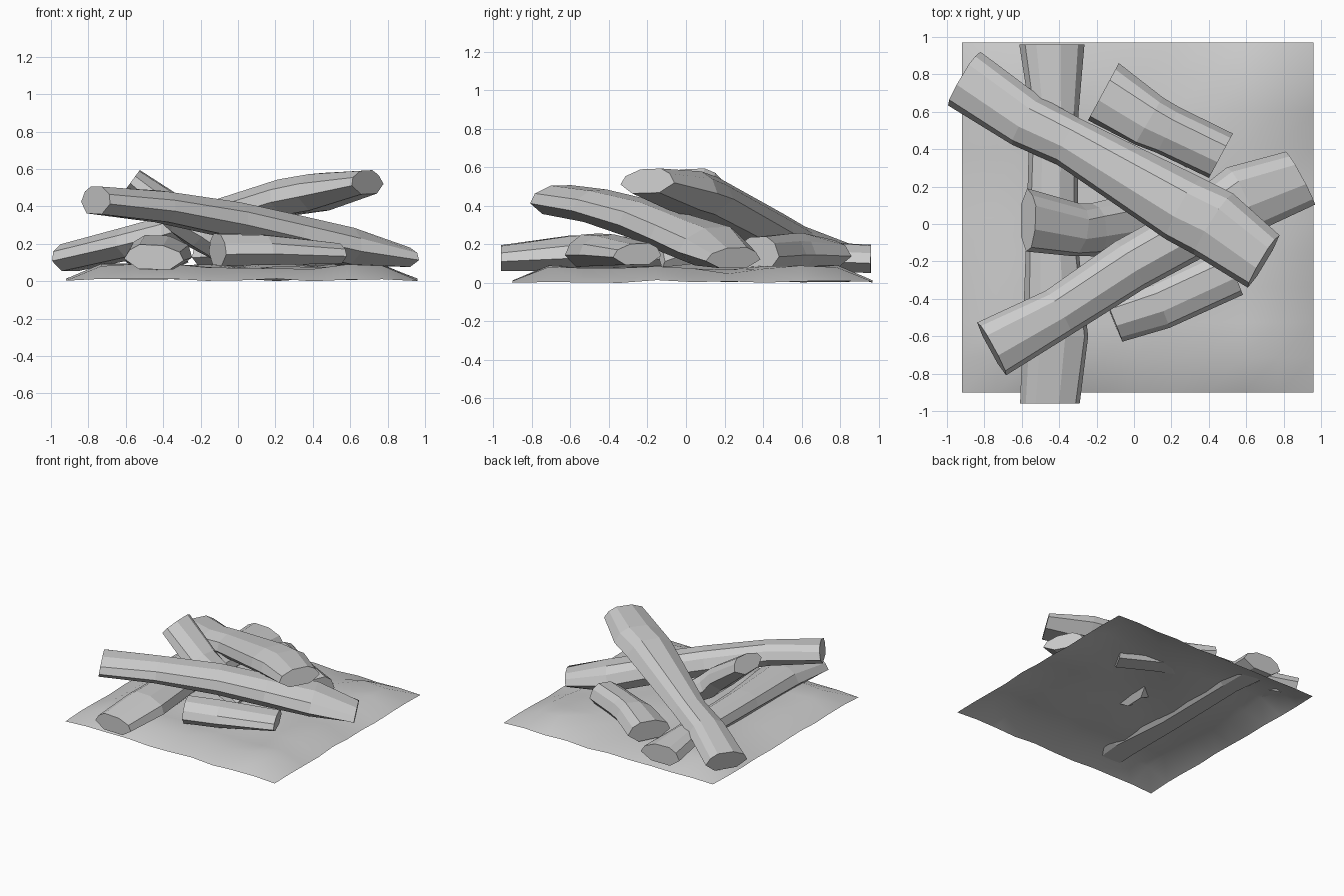
import bpy, bmesh, math, random
from mathutils import Vector

random.seed(4)

# Faceted log cross-section: u runs to the right of travel, v runs up
PROFILE = [(-1, -0.15), (-0.8, 0.6), (-0.45, 1), (0.3, 0.95),
           (0.85, 0.4), (1, -0.3), (0.5, -1), (-0.5, -1)]


def log(name, stations):
    """Loft the profile through stations of (x, y, z, width, height)."""
    pts = [Vector(s[:3]) for s in stations]
    bm = bmesh.new()
    rings = []
    for i, (_, _, _, w, h) in enumerate(stations):
        d = (pts[min(i + 1, len(pts) - 1)] - pts[max(i - 1, 0)]).normalized()
        if i in (0, len(pts) - 1):
            d = (pts[-1] - pts[0]).normalized()
        side = d.cross(Vector((0, 0, 1))).normalized()
        up = side.cross(d)
        ring = []
        for u, v in PROFILE:
            k = random.uniform(0.96, 1.04)
            ring.append(bm.verts.new(pts[i] + side * u * w / 2 * k + up * v * h / 2 * k))
        rings.append(ring)
    n = len(PROFILE)
    for a, b in zip(rings, rings[1:]):
        for j in range(n):
            bm.faces.new((a[j], a[(j + 1) % n], b[(j + 1) % n], b[j]))
    bm.faces.new(rings[0])
    bm.faces.new(rings[-1])
    bmesh.ops.recalc_face_normals(bm, faces=bm.faces)
    me = bpy.data.meshes.new(name)
    bm.to_mesh(me)
    bm.free()
    bpy.context.collection.objects.link(bpy.data.objects.new(name, me))


# Top log, rising to the right
log("top_log", [(-0.91, 0.78, 0.13, 0.34, 0.15), (-0.58, 0.55, 0.21, 0.30, 0.17),
                (-0.35, 0.44, 0.27, 0.27, 0.18), (0.26, 0.08, 0.45, 0.38, 0.20),
                (0.42, 0.0, 0.48, 0.38, 0.20), (0.69, -0.2, 0.53, 0.33, 0.13)])

# Long crossing log, falling to the right
log("crossing_log", [(-0.76, -0.665, 0.435, 0.33, 0.15), (-0.40, -0.47, 0.40, 0.27, 0.17),
                     (-0.02, -0.22, 0.33, 0.29, 0.20), (0.28, -0.05, 0.26, 0.30, 0.20),
                     (0.58, 0.14, 0.19, 0.38, 0.20), (0.89, 0.25, 0.13, 0.32, 0.11)])

# Base log lying front to back
log("base_log", [(-0.45, -0.96, 0.13, 0.33, 0.13), (-0.42, -0.60, 0.155, 0.36, 0.19),
                 (-0.44, -0.1, 0.15, 0.28, 0.18), (-0.43, 0.60, 0.14, 0.26, 0.16),
                 (-0.445, 0.96, 0.125, 0.35, 0.15)])

# Steep leaning log in the middle
log("leaning_log", [(-0.565, 0.02, 0.54, 0.33, 0.13), (-0.30, -0.03, 0.34, 0.28, 0.18),
                    (-0.20, -0.03, 0.26, 0.28, 0.18), (0.05, 0.02, 0.09, 0.30, 0.13)])

# Short logs at back and front
log("back_short_log", [(-0.165, 0.705, 0.15, 0.34, 0.15), (0.08, 0.55, 0.16, 0.30, 0.19),
                       (0.18, 0.50, 0.16, 0.27, 0.19), (0.465, 0.365, 0.15, 0.27, 0.19)])
log("front_short_log", [(-0.11, -0.51, 0.17, 0.25, 0.17), (0.14, -0.43, 0.17, 0.27, 0.16),
                        (0.53, -0.25, 0.15, 0.27, 0.11)])

# Lumpy patch of ground, thin at its border
bpy.ops.mesh.primitive_grid_add(x_subdivisions=10, y_subdivisions=10, size=2)
ground = bpy.context.object
ground.name = "ground_patch"
for v in ground.data.vertices:
    x, y = v.co.x, v.co.y
    border = max(abs(x), abs(y)) > 0.99
    bump = 0.5 * math.sin(3.7 * x + 1.2) * math.cos(4.3 * y - 0.5) + 0.5 * random.uniform(-1, 1)
    z = random.uniform(0, 0.015) if border else 0.075 + 0.03 * bump
    v.co = (0.02 + 0.94 * x, 0.035 + 0.935 * y, z)
bpy.ops.object.shade_smooth()
